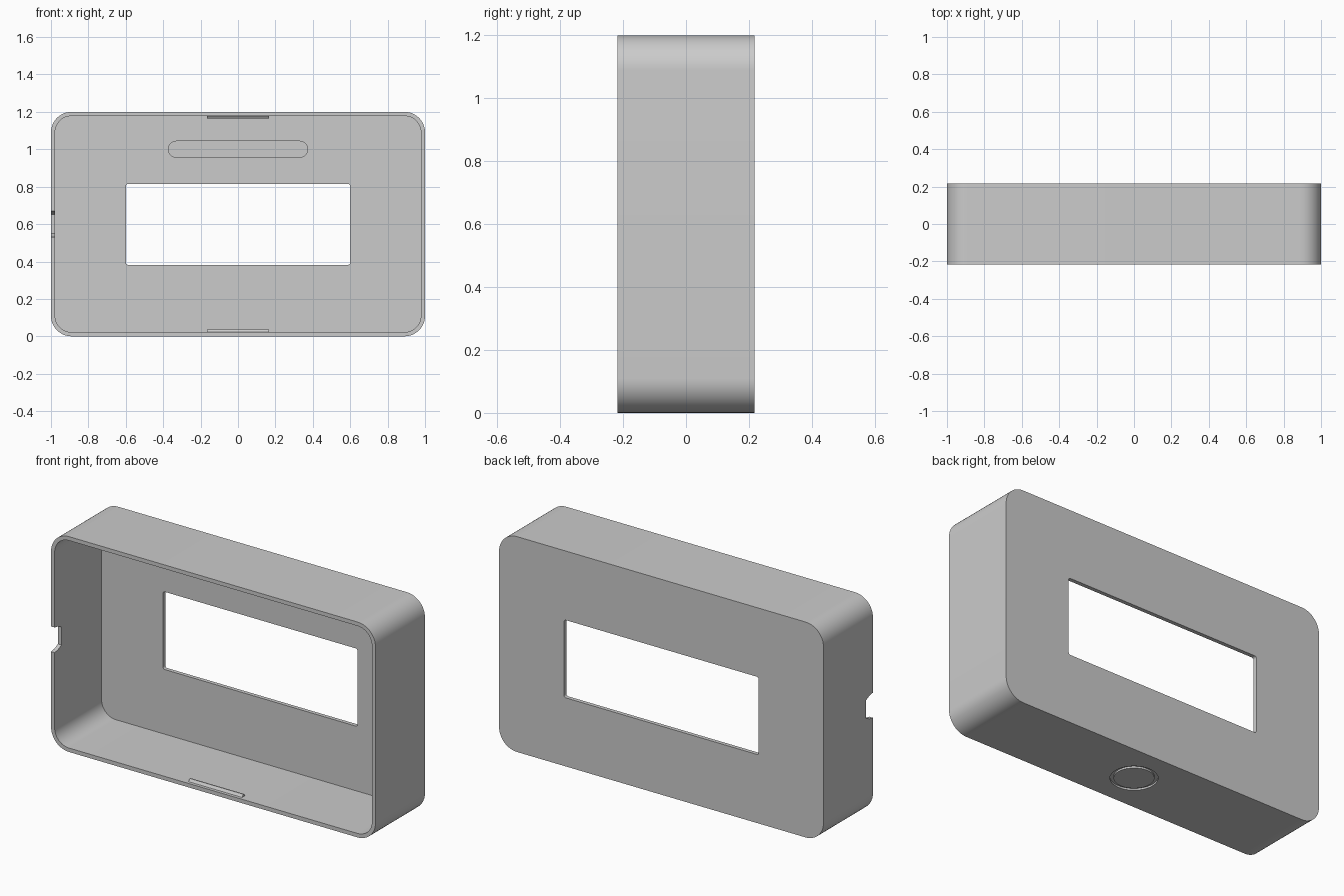
import bpy, bmesh, math

cube = bpy.data.objects.get("Cube")
if cube:
    bpy.data.objects.remove(cube, do_unlink=True)

W, D, H = 2.0, 0.435, 1.2
WALL, RADIUS = 0.022, 0.11
FRONT, BACK = -D / 2, D / 2

grey = bpy.data.materials.new("light grey plastic")
grey.use_nodes = True
colour = (0.6, 0.6, 0.6, 1)
grey.diffuse_color = colour
grey.node_tree.nodes["Principled BSDF"].inputs["Base Color"].default_value = colour


def prism(name, points, offset):
    """Extrude a closed 3D outline along an offset."""
    bm = bmesh.new()
    face = bm.faces.new([bm.verts.new(p) for p in points])
    new = bmesh.ops.extrude_face_region(bm, geom=[face])["geom"]
    moved = [v for v in new if isinstance(v, bmesh.types.BMVert)]
    bmesh.ops.translate(bm, verts=moved, vec=offset)
    bmesh.ops.recalc_face_normals(bm, faces=bm.faces)
    mesh = bpy.data.meshes.new(name)
    bm.to_mesh(mesh)
    bm.free()
    mesh.materials.append(grey)
    obj = bpy.data.objects.new(name, mesh)
    bpy.context.collection.objects.link(obj)
    return obj


def rounded_block(name, x, z0, z1, r, y0, y1, steps=12):
    """Rounded rectangle in xz, extruded from y0 to y1."""
    points = []
    corners = [(x - r, z1 - r), (r - x, z1 - r), (r - x, z0 + r), (x - r, z0 + r)]
    for quarter, (cx, cz) in enumerate(corners):
        for i in range(steps + 1):
            a = (quarter + i / steps) * math.pi / 2
            points.append((cx + r * math.cos(a), y0, cz + r * math.sin(a)))
    return prism(name, points, (0, y1 - y0, 0))


def disc(name, r, z0, z1, steps=64):
    turn = [2 * math.pi * i / steps for i in range(steps)]
    return prism(name, [(r * math.cos(a), r * math.sin(a), z0) for a in turn],
                 (0, 0, z1 - z0))


def cut(target, cutter):
    cutter.hide_render = True
    mod = target.modifiers.new("cut", "BOOLEAN")
    mod.operation, mod.solver, mod.object = "DIFFERENCE", "EXACT", cutter
    bpy.context.view_layer.objects.active = target
    bpy.ops.object.modifier_apply(modifier=mod.name)
    bpy.data.objects.remove(cutter, do_unlink=True)


# Open-fronted case with a back panel
case = rounded_block("case", W / 2, 0, H, RADIUS, FRONT, BACK)
cut(case, rounded_block("cavity", W / 2 - WALL, WALL, H - WALL,
                        RADIUS - WALL, FRONT - 0.1, BACK - WALL))

# Display window through the back panel
cut(case, rounded_block("window", 0.6, 0.382, 0.815, 0.012, 0, BACK + 0.1, 5))

# Long shallow recess on the inside of the back panel
cut(case, rounded_block("slot", 0.372, 0.957, 1.043, 0.0429, 0, BACK - WALL / 2))

# Tapered cable notch in the front edge of the right wall
notch = [(FRONT - 0.02, 0.525), (FRONT, 0.53), (FRONT + 0.03, 0.535),
         (FRONT + 0.06, 0.55), (FRONT + 0.06, 0.65), (FRONT + 0.03, 0.665),
         (FRONT, 0.67), (FRONT - 0.02, 0.675)]
cut(case, prism("notch", [(-1.1, y, z) for y, z in notch], (0.15, 0, 0)))

# Ring groove underneath: a round pocket holding a disc
cut(case, disc("pocket", 0.118, -0.05, 0.01))
pad = disc("round_pad", 0.1, 0, 0.015)

# Snap ridges along the top and bottom inner walls
ridges = []
for name, z, up in (("bottom_ridge", WALL, 1), ("top_ridge", H - WALL, -1)):
    profile = [(-0.2, -0.004), (-0.2, 0), (-0.19, 0.014), (-0.184, 0.014),
               (-0.174, 0), (-0.174, -0.004)]
    ridges.append(prism(name, [(-0.165, y, z + up * h) for y, h in profile],
                        (0.33, 0, 0)))

# Smooth the rounded corners, keep hard edges
bpy.ops.object.select_all(action="DESELECT")
for obj in [case, pad] + ridges:
    obj.select_set(True)
bpy.context.view_layer.objects.active = case
bpy.ops.object.shade_smooth_by_angle(angle=math.radians(30))
